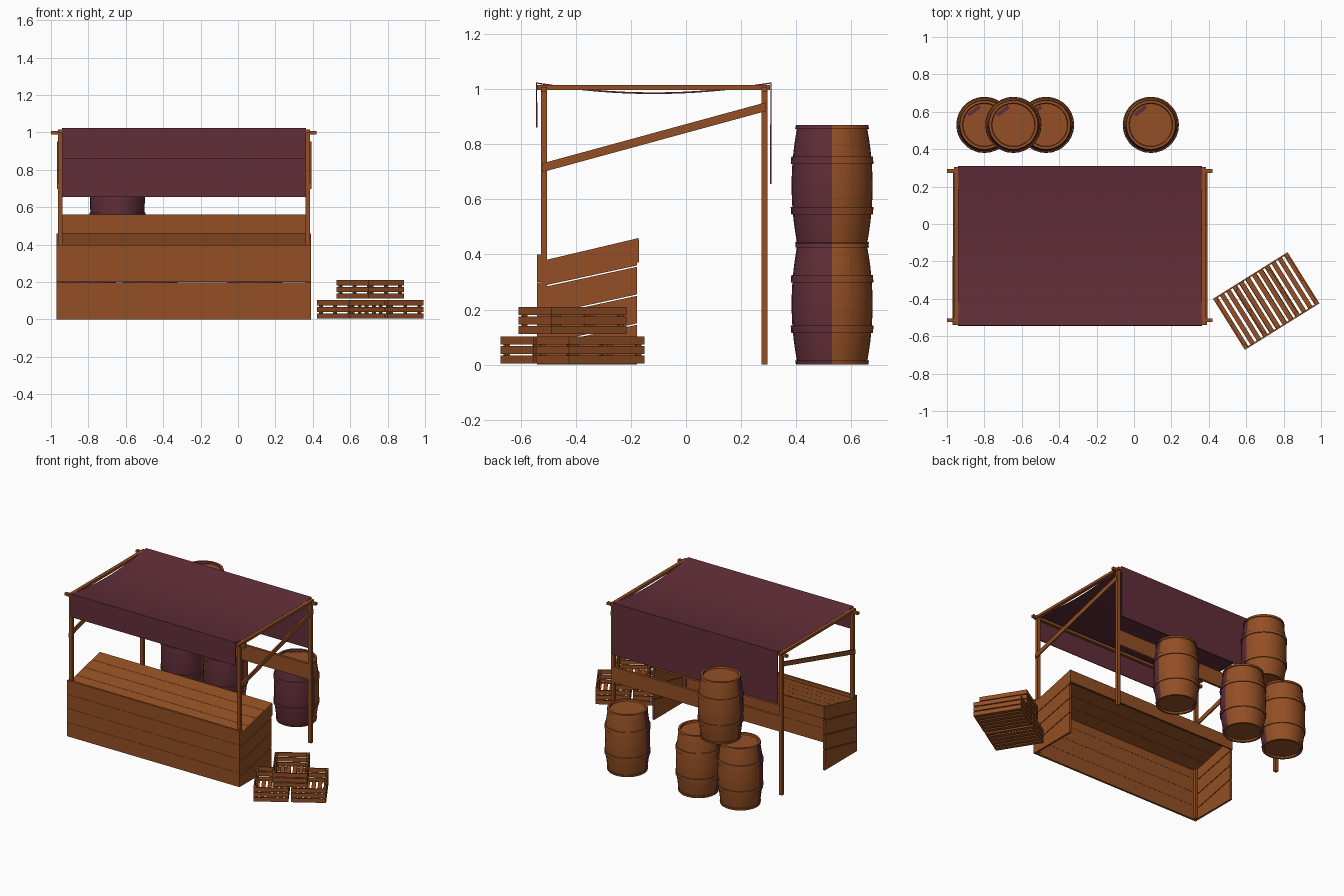
import bpy, bmesh, math
from mathutils import Matrix, Vector

if "Cube" in bpy.data.objects:
    bpy.data.objects.remove(bpy.data.objects["Cube"])


def material(name, rgb):
    m = bpy.data.materials.new(name)
    m.diffuse_color = (*rgb, 1)
    m.use_nodes = True
    m.node_tree.nodes["Principled BSDF"].inputs["Base Color"].default_value = m.diffuse_color
    return m


WOOD = material("brown wood", (0.292, 0.078, 0.018))
CLOTH = material("dark plum", (0.120, 0.027, 0.040))


def finish(name, bm, mats):
    bmesh.ops.recalc_face_normals(bm, faces=bm.faces)
    mesh = bpy.data.meshes.new(name)
    bm.to_mesh(mesh)
    bm.free()
    for m in mats:
        mesh.materials.append(m)
    ob = bpy.data.objects.new(name, mesh)
    bpy.context.collection.objects.link(ob)
    return ob


def add_box(bm, lo, hi):
    lo, hi = Vector(lo), Vector(hi)
    mat = Matrix.Translation((lo + hi) / 2) @ Matrix.Diagonal((*(hi - lo), 1))
    bmesh.ops.create_cube(bm, size=1, matrix=mat)


def box(name, lo, hi, mat=WOOD):
    bm = bmesh.new()
    add_box(bm, lo, hi)
    return finish(name, bm, [mat])


def prism(name, yz, x0, x1, mat=WOOD):
    """Extrude a side-view outline along x."""
    bm = bmesh.new()
    face = bm.faces.new([bm.verts.new((x0, y, z)) for y, z in yz])
    ext = bmesh.ops.extrude_face_region(bm, geom=[face])
    verts = [v for v in ext["geom"] if isinstance(v, bmesh.types.BMVert)]
    bmesh.ops.translate(bm, verts=verts, vec=(x1 - x0, 0, 0))
    return finish(name, bm, [mat])


# Stall extents
XL, XR = -0.97, 0.39
YF, YB = -0.54, -0.17

# Counter front: four stacked planks
for i in range(4):
    box("counter_front_plank", (XL, YF, i * 0.1), (XR, YF + 0.015, (i + 1) * 0.1 - 0.001))

# Counter ends: sloping planks with thin gaps
RISE = 0.075
for x0 in (XL, XR - 0.014):
    for lo, hi in ((0.285, 0.376), (0.18, 0.28), (0.075, 0.175)):
        prism("counter_end_plank", [(YF + 0.015, lo), (YB - 0.008, lo + RISE),
                                    (YB - 0.008, hi + RISE), (YF + 0.015, hi)], x0, x0 + 0.014)
    prism("counter_end_base", [(YF + 0.015, 0), (YB - 0.008, 0),
                               (YB - 0.008, 0.145), (YF + 0.015, 0.07)], x0, x0 + 0.014)

# Counter top: four sloping planks, plus a rear apron; the back is open
for i in range(4):
    a, b = i / 4, (i + 1) / 4 - 0.004
    ya, yb = [YF + 0.015 + t * 0.355 for t in (a, b)]
    za, zb = [0.376 + t * 0.084 for t in (a, b)]
    prism("counter_top_plank", [(ya, za - 0.014), (yb, zb - 0.014), (yb, zb), (ya, za)], XL, XR)
box("counter_rear_apron", (XL, YB - 0.01, 0.37), (XR, YB, 0.455))

# Posts, roof poles and diagonal braces on both ends
for px in (-0.951, 0.374):
    for py in (-0.515, 0.284):
        box("post", (px - 0.012, py - 0.011, 0), (px + 0.012, py + 0.011, 1.0))
    box("roof_side_pole", (px - 0.012, -0.54, 0.997), (px + 0.012, 0.305, 1.015))
    out = -1 if px < 0 else 1
    prism("diagonal_brace", [(-0.523, 0.698), (0.29, 0.92), (0.29, 0.952), (-0.523, 0.73)],
          px + out * 0.008, px + out * 0.018)
for py in (-0.515, 0.284):
    box("roof_cross_pole", (-1.0, py - 0.01, 0.99), (0.42, py + 0.01, 1.008))

# Rail between the back posts
box("back_rail", (-0.95, 0.275, 0.45), (0.374, 0.293, 0.56))

# Cloth awning: sagging roof with front and back flaps, thickened
path = [(-0.542, 0.86)]
for i in range(17):
    t = i / 16
    path.append((-0.542 + t * 0.85, 1.022 - 0.148 * t * (1 - t)))
path.append((0.308, 0.655))
bm = bmesh.new()
rows = [[bm.verts.new((x, y, z)) for y, z in path] for x in (-0.94, 0.363)]
for i in range(len(path) - 1):
    bm.faces.new((rows[0][i], rows[1][i], rows[1][i + 1], rows[0][i + 1]))
awning = finish("awning", bm, [CLOTH])
solid = awning.modifiers.new("thickness", "SOLIDIFY")
solid.thickness = 0.006
solid.offset = 0


# Barrels: turned profile with raised bands; the -y half is plum
H = 0.44


def stave_r(z):
    return 0.125 + 0.022 * (1 - ((z - H / 2) / (H / 2)) ** 2)


def barrel(x, y, z):
    prof = [(0, 0.012), (0.114, 0.012), (0.117, 0)]
    for z0, z1 in ((0, 0.015), (0.115, 0.142), (0.298, 0.325), (0.425, H)):
        for s in ((z0, 0), (z0, 0.006), (z1, 0.006), (z1, 0)):
            prof.append((stave_r(s[0]) + s[1], s[0]))
        if z1 < H:
            step = {0.015: (0.05, 0.085), 0.142: (0.18, 0.22, 0.26), 0.325: (0.36, 0.39)}[z1]
            prof += [(stave_r(s), s) for s in step]
    prof += [(0.117, H), (0.114, H - 0.012), (0, H - 0.012)]
    bm = bmesh.new()
    verts = [bm.verts.new((r, 0, h)) for r, h in prof]
    edges = [bm.edges.new(p) for p in zip(verts, verts[1:])]
    bmesh.ops.spin(bm, geom=verts + edges, cent=(0, 0, 0), axis=(0, 0, 1),
                   angle=math.tau, steps=28, use_duplicate=False)
    bmesh.ops.remove_doubles(bm, verts=bm.verts, dist=1e-5)
    bmesh.ops.recalc_face_normals(bm, faces=bm.faces)
    for f in bm.faces:
        f.smooth = True
        f.material_index = 1 if f.normal.y < -0.01 and abs(f.normal.z) < 0.9 else 0
    for e in bm.edges:
        e.smooth = e.calc_face_angle(0) < math.radians(30)
    finish("barrel", bm, [WOOD, CLOTH]).location = (x, y, z)
    # Painted streak on the lid
    mark = box("barrel_lid_mark", (-0.038, -0.01, 0), (0.038, 0.01, 0.002), CLOTH)
    mark.location = (x - 0.055, y + 0.075, z + H - 0.012)
    mark.rotation_euler.z = math.radians(37)


for pos in ((-0.80, 0.53, 0), (-0.47, 0.53, 0), (-0.645, 0.53, 0.43), (0.09, 0.53, 0)):
    barrel(*pos)


# Slatted open crates, all turned the same way
ANGLE = math.radians(32)
W, L, CH, T = 0.226, 0.322, 0.105, 0.008


def crate(along, z):
    bm = bmesh.new()
    w, l = W / 2, L / 2
    for i in range(3):                                  # side slats
        z0 = 0.004 + i * 0.035
        z1 = z0 + 0.029
        for s in (-1, 1):
            xs, ys = sorted((s * w, s * (w - T))), sorted((s * l, s * (l - T)))
            add_box(bm, (xs[0], -l, z0), (xs[1], l, z1))
            add_box(bm, (-w + T, ys[0], z0), (w - T, ys[1], z1))
    n = 6
    pitch = (W - 0.026) / (n - 1)
    for i in range(n):                                  # floor slats
        c = -w + 0.013 + i * pitch
        add_box(bm, (c - 0.013, -l + T, 0.004), (c + 0.013, l - T, 0.012))
    for sx in (-1, 1):                                  # corner and middle battens
        for sy in (-1, 0, 1):
            cx, cy = sx * (w - T - 0.006), sy * (l - T - 0.01)
            add_box(bm, (cx - 0.006, cy - 0.01, 0.004), (cx + 0.006, cy + 0.01, CH - 0.002))
    ob = finish("crate", bm, [WOOD])
    ob.rotation_euler.z = ANGLE
    ob.location = (0.707 + along * math.cos(ANGLE), -0.412 + along * math.sin(ANGLE), z)


crate(-0.122, 0)
crate(0.122, 0)
crate(0, 0.107)
